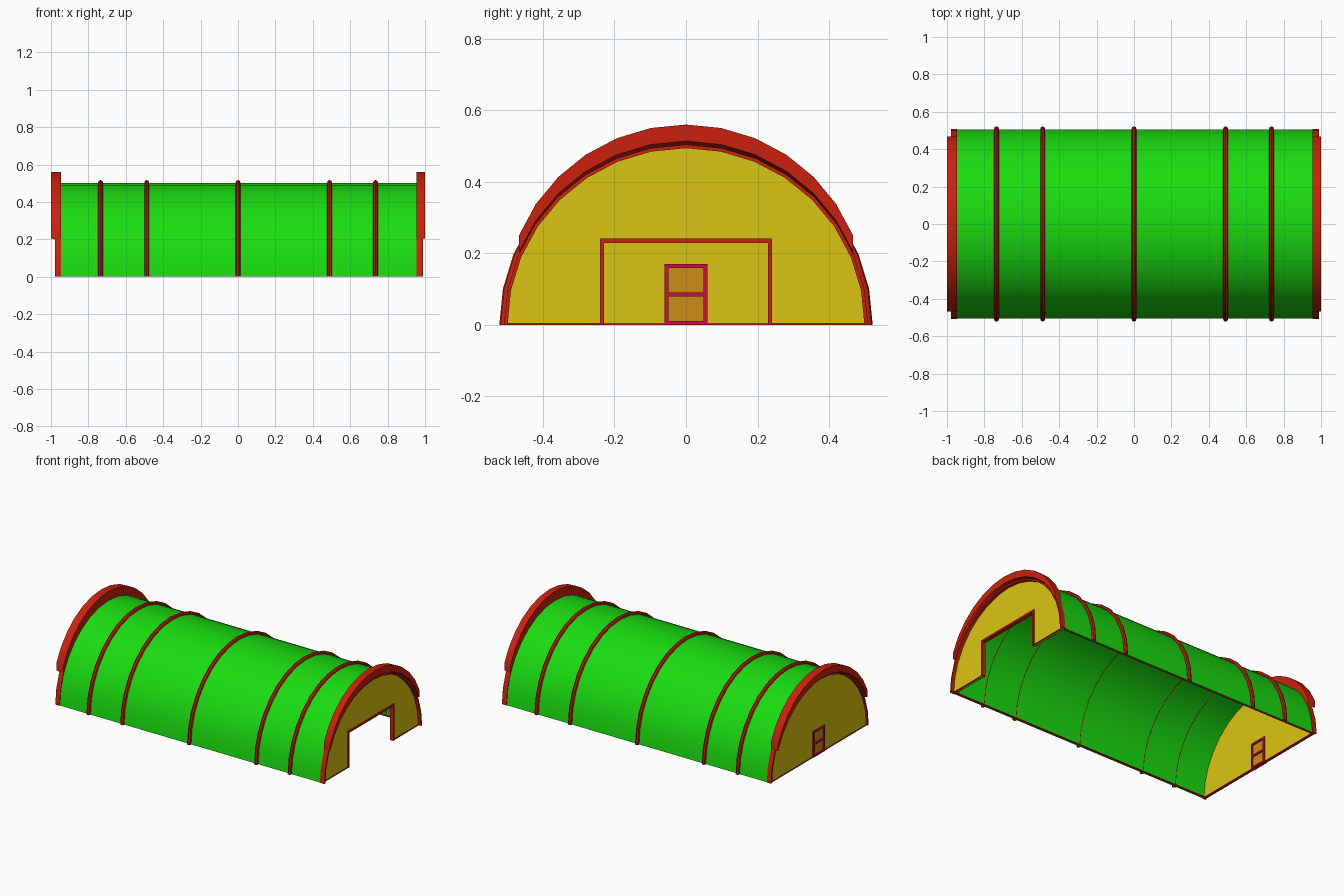
import bpy, bmesh
from math import sin, cos, pi

if "Cube" in bpy.data.objects:
    bpy.data.objects.remove(bpy.data.objects["Cube"])

RY, RZ = 0.505, 0.5      # half width and height of the vault
STEPS = 16               # facets around the half circle


def material(name, rgb):
    m = bpy.data.materials.new(name)
    m.diffuse_color = (*rgb, 1)
    m.use_nodes = True
    m.node_tree.nodes["Principled BSDF"].inputs["Base Color"].default_value = m.diffuse_color
    return m


GREEN = material("green", (0.01, 0.72, 0.005))
RED = material("red", (0.6, 0.015, 0.004))
YELLOW = material("yellow", (0.7, 0.56, 0.006))
CRIMSON = material("crimson", (0.62, 0.003, 0.06))
ORANGE = material("orange", (0.6, 0.27, 0.006))


def finish(name, bm, mat, smooth=False):
    bmesh.ops.recalc_face_normals(bm, faces=bm.faces[:])
    me = bpy.data.meshes.new(name)
    bm.to_mesh(me)
    bm.free()
    me.materials.append(mat)
    ob = bpy.data.objects.new(name, me)
    bpy.context.collection.objects.link(ob)
    if smooth:
        bpy.ops.object.select_all(action='DESELECT')
        ob.select_set(True)
        bpy.context.view_layer.objects.active = ob
        bpy.ops.object.shade_smooth_by_angle(angle=0.6)
    return ob


def arch(name, section, mat, first=0, last=STEPS):
    """Sweep a closed section of (x, radial offset, lift) over the vault."""
    bm = bmesh.new()
    rings = []
    for i in range(first, last + 1):
        a = pi * i / STEPS
        rings.append([bm.verts.new((x, (RY + r) * cos(a), (RZ + r) * sin(a) + dz))
                      for x, r, dz in section])
    n = len(section)
    for p, q in zip(rings, rings[1:]):
        for j in range(n):
            k = (j + 1) % n
            bm.faces.new((p[j], p[k], q[k], q[j]))
    bm.faces.new(rings[0])
    bm.faces.new(rings[-1][::-1])
    return finish(name, bm, mat, True)


def box(name, x, y, z, mat):
    bm = bmesh.new()
    bmesh.ops.create_cube(bm, size=1)
    for v in bm.verts:
        v.co = [lo + (hi - lo) * (c + 0.5) for c, (lo, hi) in zip(v.co, (x, y, z))]
    return finish(name, bm, mat)


def door_frame(name, x, half, top, w, mat):
    for s, label in ((-1, "left"), (1, "right")):
        box(f"{name}_{label}_jamb", x, sorted((s * half, s * (half - w))), (0, top), mat)
    box(f"{name}_lintel", x, (-half + w, half - w), (top - w, top), mat)


def end_wall(name, x0, x1, half, top):
    """Half-round wall with a rectangular doorway cut up from the floor."""
    pts = [(RY * cos(pi * i / STEPS), RZ * sin(pi * i / STEPS)) for i in range(STEPS + 1)]
    pts += [(-half, 0), (-half, top), (half, top), (half, 0)]
    bm = bmesh.new()
    face = bm.faces.new([bm.verts.new((x0, y, z)) for y, z in pts])
    out = bmesh.ops.extrude_face_region(bm, geom=[face], use_keep_orig=True)
    for v in out["geom"]:
        if isinstance(v, bmesh.types.BMVert):
            v.co.x = x1
    bmesh.ops.triangulate(bm, faces=[f for f in bm.faces if len(f.verts) > 4])
    return finish(name, bm, YELLOW)


# Vaulted roof skin
arch("roof_vault", [(-0.955, 0, 0), (0.96, 0, 0), (0.96, -0.008, 0), (-0.955, -0.008, 0)], GREEN)

# Round ribs over the roof
for n, x in enumerate((-0.735, -0.488, 0, 0.49, 0.735)):
    arch(f"roof_rib_{n}", [(x + 0.013 * cos(pi * k / 4), 0.004 + 0.013 * sin(pi * k / 4), 0)
                           for k in range(8)], RED)

# End trims and the raised crescent hoods above them
for label, s, t0, t1 in (("left", -1, 0.947, 0.978), ("right", 1, 0.955, 0.988)):
    arch(f"{label}_end_trim", [(s * t0, 0.004, 0), (s * t1, 0.004, 0),
                               (s * t1, -0.006, 0), (s * t0, -0.006, 0)], RED)
    arch(f"{label}_hood", [(s * t0, 0, 0.06), (s, 0, 0.06),
                           (s, 0, 0.014), (s * t0, 0, 0)], RED, 2, STEPS - 2)

# End walls: wide gateway on the right, small door on the left
end_wall("right_end_wall", 0.957, 0.967, 0.232, 0.234)
end_wall("left_end_wall", -0.967, -0.957, 0.056, 0.166)
door_frame("gateway", (0.95, 0.975), 0.241, 0.241, 0.012, RED)
door_frame("small_door", (-0.975, -0.949), 0.06, 0.17, 0.011, CRIMSON)
for label, z in (("bottom", (0, 0.011)), ("middle", (0.079, 0.09))):
    box(f"small_door_{label}_rail", (-0.975, -0.949), (-0.049, 0.049), z, CRIMSON)
box("small_door_panel", (-0.966, -0.958), (-0.05, 0.05), (0.005, 0.162), ORANGE)

# Ground sills
for s, label in ((-1, "front"), (1, "back")):
    box(f"{label}_sill", (-0.96, 0.965), sorted((s * 0.488, s * 0.504)), (0, 0.005), RED)
    box(f"{label}_gate_sill", (0.953, 0.972), sorted((s * 0.23, s * 0.5)), (0, 0.005), RED)
    box(f"{label}_door_sill", (-0.972, -0.953), sorted((s * 0.055, s * 0.5)), (0, 0.005), RED)
